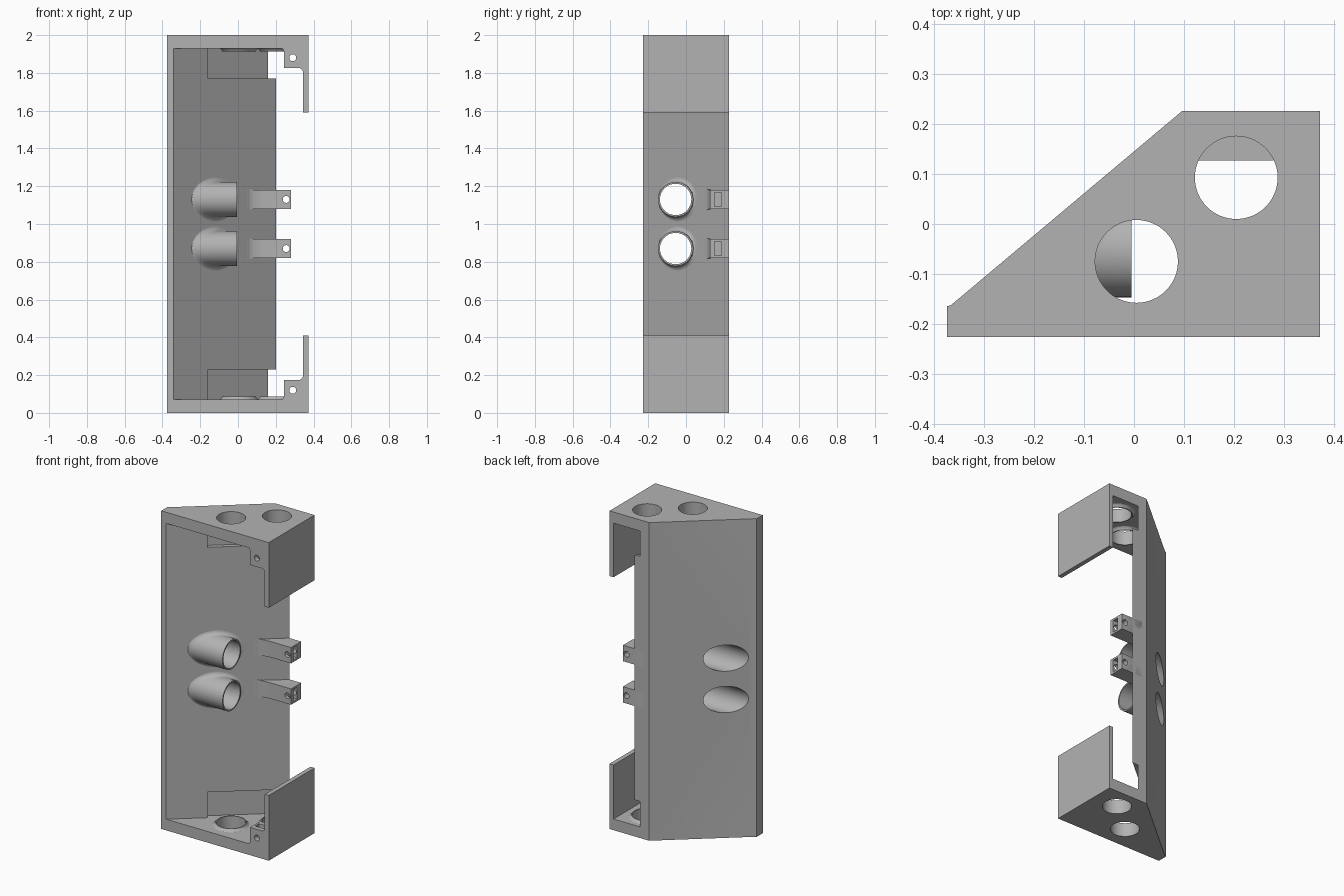
import bpy, bmesh, math
from mathutils import Vector

cube = bpy.data.objects.get("Cube")
if cube:
    bpy.data.objects.remove(cube, do_unlink=True)

grey = bpy.data.materials.new("light_grey")
grey.use_nodes = True
COLOUR = (0.45, 0.45, 0.45, 1)
grey.diffuse_color = COLOUR
grey.node_tree.nodes["Principled BSDF"].inputs["Base Color"].default_value = COLOUR

BACK, SLOPE, BORE = 0.227, 0.84, 0.083
INNER, OUTER, RECESS = 0.2, 0.097, 0.16     # where each slanted plane meets the back
TUBE_Y, TUBE_END = -0.055, -0.005
LEVELS = (0.87, 1.13)
PORTS = ((0.005, -0.075), (0.205, 0.093))


def wall_x(y, at):
    return at + (y - BACK) / SLOPE


def wall_y(x, at):
    return BACK + SLOPE * (x - at)


def make(name, rings, cap=True, closed=False):
    """Loft a list of equal-length rings."""
    bm = bmesh.new()
    rows = [[bm.verts.new(p) for p in ring] for ring in rings]
    pairs = list(zip(rows, rows[1:]))
    if closed:
        pairs.append((rows[-1], rows[0]))
    n = len(rows[0])
    for a, b in pairs:
        for i in range(n):
            j = (i + 1) % n
            bm.faces.new((a[i], a[j], b[j], b[i]))
    if cap and not closed:
        bm.faces.new(rows[0])
        bm.faces.new(rows[-1])
    bmesh.ops.recalc_face_normals(bm, faces=bm.faces)
    mesh = bpy.data.meshes.new(name)
    bm.to_mesh(mesh)
    bm.free()
    mesh.materials.append(grey)
    ob = bpy.data.objects.new(name, mesh)
    bpy.context.collection.objects.link(ob)
    return ob


def prism(name, outline, low, high, axis="z"):
    if axis == "z":
        return make(name, [[(u, v, h) for u, v in outline] for h in (low, high)])
    return make(name, [[(u, h, v) for u, v in outline] for h in (low, high)])


def box(name, x0, x1, y0, y1, z0, z1):
    return prism(name, [(x0, y0), (x1, y0), (x1, y1), (x0, y1)], z0, z1)


def rod(name, centre, radius, length, axis):
    """Cylinder centred on a point, along x, y or z."""
    k = "xyz".index(axis)
    rings = []
    for s in (-0.5, 0.5):
        ring = []
        for i in range(64):
            a = math.tau * i / 64
            p = Vector(centre)
            p[k] += s * length
            p[(k + 1) % 3] += radius * math.cos(a)
            p[(k + 2) % 3] += radius * math.sin(a)
            ring.append(p)
        rings.append(ring)
    return make(name, rings)


def boolean(target, tool, operation="DIFFERENCE"):
    mod = target.modifiers.new("boolean", "BOOLEAN")
    mod.operation, mod.solver, mod.object = operation, "EXACT", tool
    bpy.context.view_layer.objects.active = target
    bpy.ops.object.modifier_apply(modifier=mod.name)
    bpy.data.objects.remove(tool, do_unlink=True)


def smooth(ob):
    bpy.ops.object.select_all(action="DESELECT")
    ob.select_set(True)
    bpy.context.view_layer.objects.active = ob
    bpy.ops.object.shade_smooth_by_angle(angle=math.radians(35))


# Housing: prism hollowed from the front, right side left open in the middle
housing = prism("housing", [(-0.375, -BACK), (0.373, -BACK), (0.373, BACK), (OUTER, BACK),
                            (-0.367, wall_y(-0.367, OUTER)), (-0.375, -0.165)], 0, 2)
boolean(housing, prism("cavity", [(wall_x(-0.3, INNER), -0.3), (0.345, -0.3), (0.345, 0.3),
                                  (wall_x(0.3, INNER), 0.3)], 0.07, 1.93))
boolean(housing, box("side_opening", 0.3, 0.5, -0.4, 0.4, 0.41, 1.59))

# Shallow recesses in the slanted wall beside both end plates
for low, high in ((0.07, 0.23), (1.77, 1.93)):
    cut = [(-0.2, wall_y(-0.2, RECESS)), (0.25, wall_y(0.25, RECESS)),
           (0.3, wall_y(0.25, RECESS)), (-0.2, wall_y(-0.3, RECESS))]
    cut = [cut[0], cut[1], (0.3, wall_y(0.25, RECESS)), (-0.1, wall_y(-0.2, RECESS))]
    boolean(housing, prism("recess", cut, low, high))

# Screw blocks in the front corners, mirrored top and bottom
for flip in (False, True):
    def z(v):
        return 2 - v if flip else v
    outline = [(0.235, 0.05), (0.36, 0.05), (0.36, 0.2), (0.345, 0.2), (0.341, 0.184),
               (0.328, 0.175), (0.243, 0.175), (0.243, 0.085), (0.235, 0.07)]
    block = prism("screw_block", [(x, z(v)) for x, v in outline], -BACK, -0.127, "y")
    boolean(block, rod("screw_hole", (0.29, 0, z(0.12)), 0.018, 1, "y"))
    zs = sorted((z(0.1), z(0.2)))
    boolean(block, box("nut_slot", 0.255, 0.325, -0.195, -0.158, *zs))
    boolean(housing, block, "UNION")

# Round ports through both end plates and the tube bores through the slanted wall
for x, y in PORTS:
    boolean(housing, rod("port", (x, y, 1), BORE, 3, "z"))
for level in LEVELS:
    boolean(housing, rod("bore", (-0.3, TUBE_Y, level), BORE, 0.58, "x"))
smooth(housing)

# Raised lips around the ports on the inner faces
for end, base, step in (("lower", 0.07, 1), ("upper", 1.93, -1)):
    for side, (px, py) in zip(("front", "back"), PORTS):
        section = ((BORE, -0.005), (0.104, -0.005), (0.104, 0), (0.094, 0.006),
                   (0.089, 0.016), (BORE, 0.016))
        rings = [[(px + r * math.cos(math.tau * i / 64), py + r * math.sin(math.tau * i / 64),
                   base + step * h) for i in range(64)] for r, h in section]
        smooth(make(f"{end}_{side}_port_lip", rings, closed=True))


# Tubes with a fillet flowing into the slanted wall
def tube_ring(level, point):
    return [point(math.cos(math.tau * i / 64), math.sin(math.tau * i / 64), level)
            for i in range(64)]


def fillet(t):
    def point(c, s, level):
        r = 0.092
        spread = 0.034 * min(1, (1 + c) * 0.9)
        y0, y2 = TUBE_Y + r * c, TUBE_Y + (r + spread) * c
        x0 = wall_x(y0, INNER)
        start = Vector((wall_x(y2, INNER) - 0.001, y2, level + (r + spread) * s))
        corner = Vector((x0, y0, level + r * s))
        rise = min(0.05, (TUBE_END - x0) * 0.9)
        finish = corner + Vector((rise, 0, 0))
        return start * (1 - t) ** 2 + corner * 2 * t * (1 - t) + finish * t * t
    return point


def straight(r, x=None):
    return lambda c, s, level: Vector((wall_x(TUBE_Y + r * c, INNER) - 0.01 if x is None else x,
                                       TUBE_Y + r * c, level + r * s))


for name, level in zip(("lower_tube", "upper_tube"), LEVELS):
    shapes = [fillet(i / 8) for i in range(9)]
    shapes += [straight(0.092, TUBE_END), straight(BORE, TUBE_END), straight(BORE)]
    smooth(make(name, [tube_ring(level, f) for f in shapes], cap=False))

# Bracket arms flaring out of the slanted wall, with screw hole and nut slot
for name, level in zip(("lower_bracket", "upper_bracket"), LEVELS):
    sections = ((0.04, 0.092, 0.066), (0.058, 0.108, 0.056), (0.085, 0.12, 0.051),
                (0.13, 0.127, 0.05), (0.28, 0.127, 0.05))
    rings = []
    for x, front, half in sections:
        rear = min(BACK, wall_y(x, OUTER) - 0.02)
        rings.append([(x, front, level - half), (x, rear, level - half),
                      (x, rear, level + half), (x, front, level + half)])
    arm = make(name, rings)
    boolean(arm, rod("screw_hole", (0.255, 0.2, level), 0.018, 1, "y"))
    boolean(arm, box("nut_slot", 0.235, 0.4, 0.15, 0.188, level - 0.038, level + 0.038))
    smooth(arm)
